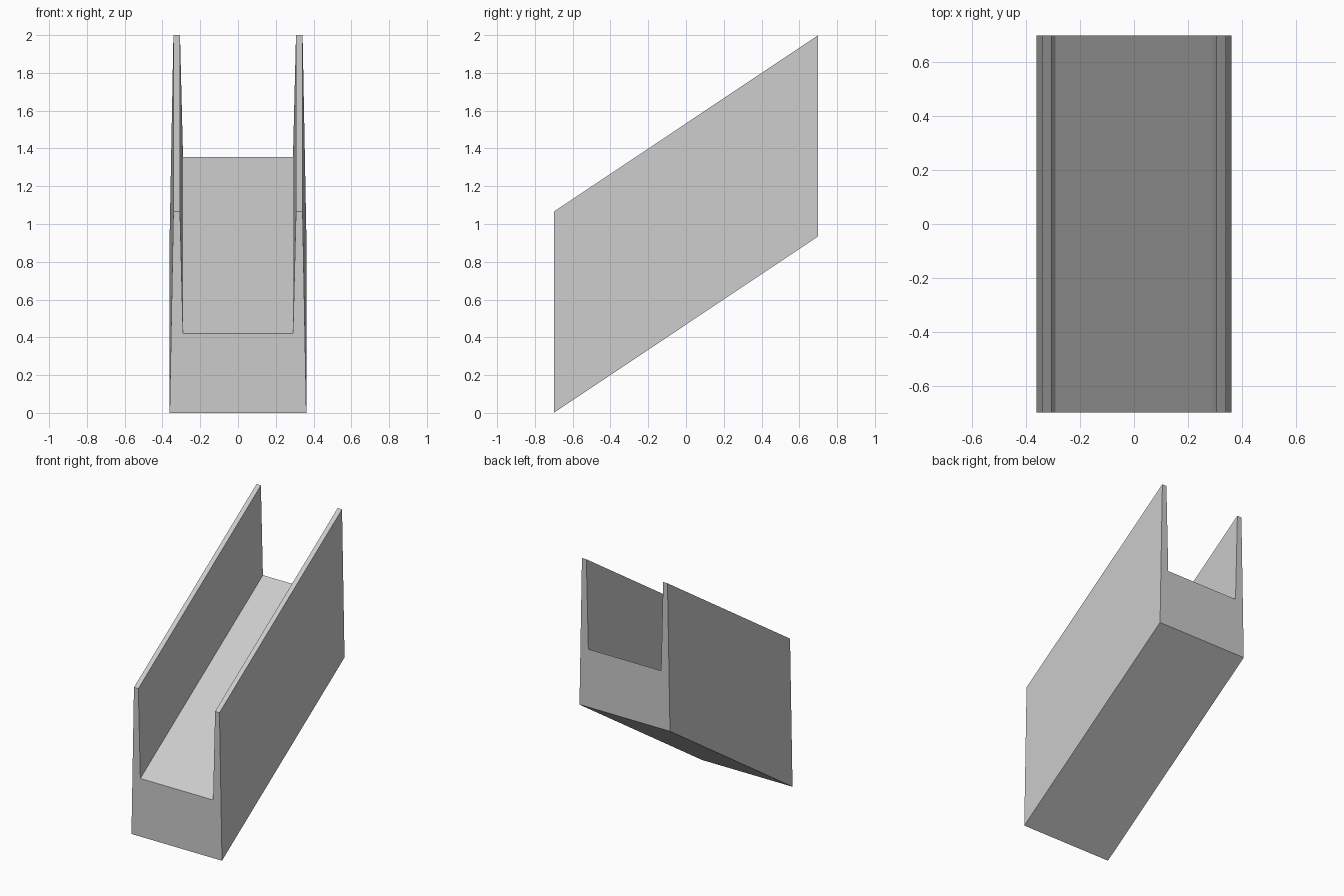
import bpy, bmesh

if "Cube" in bpy.data.objects:
    bpy.data.objects.remove(bpy.data.objects["Cube"])

HALF_LEN = 0.70   # half depth along y
RISE = 0.935      # climb from front to back
# right half of the U-shaped cross-section (x, z), bottom to channel floor
half = [(0.362, 0.0), (0.342, 1.065), (0.307, 1.065), (0.291, 0.42)]
profile = half + [(-x, z) for x, z in reversed(half)]

# sloped channel: front profile extruded back and upwards
bm = bmesh.new()
front = bm.faces.new([bm.verts.new((x, -HALF_LEN, z)) for x, z in profile])
result = bmesh.ops.extrude_face_region(bm, geom=[front], use_keep_orig=True)
back = [g for g in result["geom"] if isinstance(g, bmesh.types.BMVert)]
bmesh.ops.translate(bm, verts=back, vec=(0, 2 * HALF_LEN, RISE))
bmesh.ops.recalc_face_normals(bm, faces=bm.faces)

mesh = bpy.data.meshes.new("sloped_channel")
bm.to_mesh(mesh)
bm.free()
bpy.context.collection.objects.link(bpy.data.objects.new("sloped_channel", mesh))
